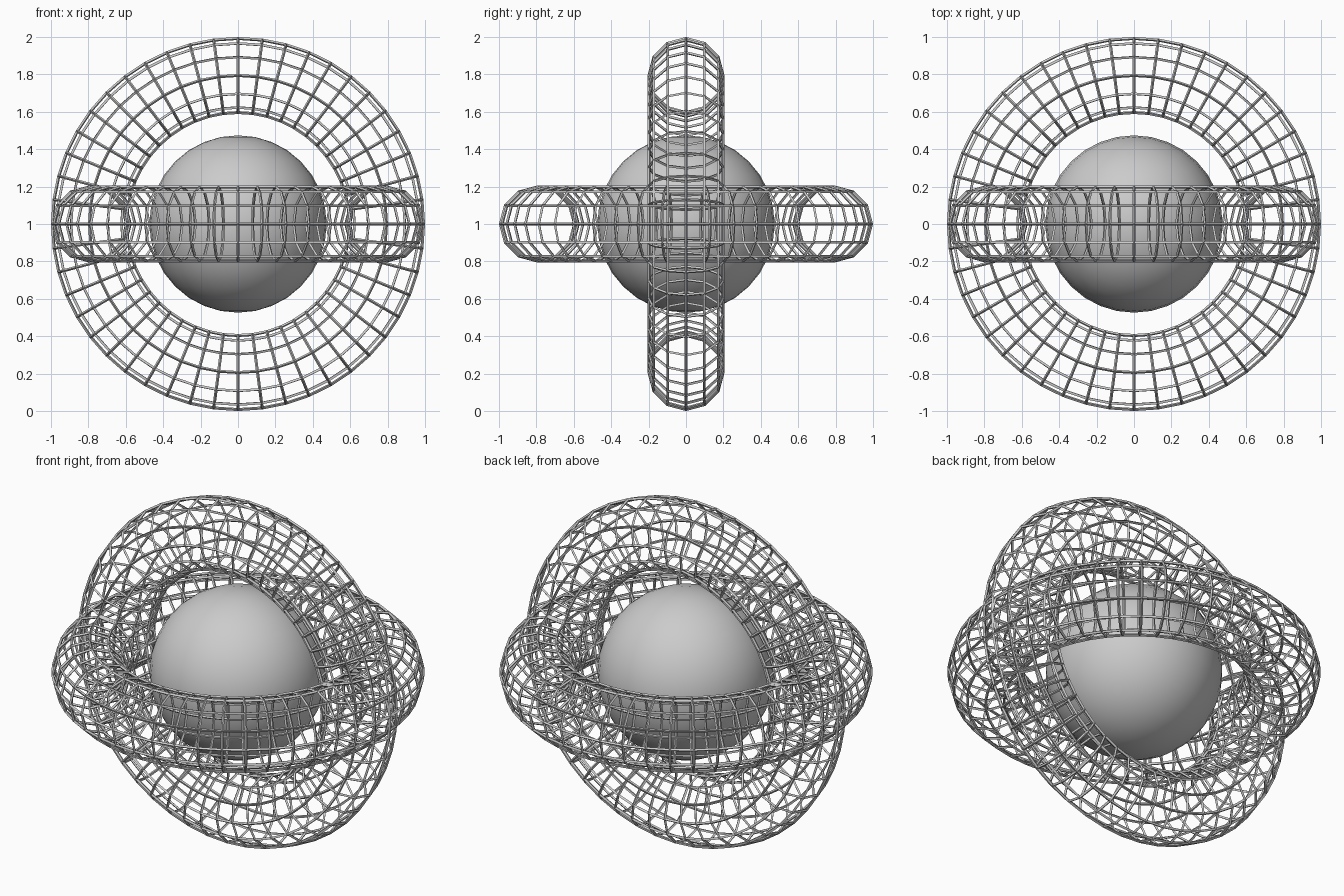
import bpy, math

if "Cube" in bpy.data.objects:
    bpy.data.objects.remove(bpy.data.objects["Cube"])

CENTRE = (0, 0, 1)

# Smooth core ball
bpy.ops.mesh.primitive_uv_sphere_add(segments=32, ring_count=16, radius=0.474, location=CENTRE)
ball = bpy.context.object
ball.name = "core_ball"
bpy.ops.object.shade_smooth()


def cage_ring(name, tilt):
    """Torus turned into an open lattice of struts."""
    bpy.ops.mesh.primitive_torus_add(
        major_segments=48, minor_segments=12, major_radius=0.794,
        minor_radius=0.198, location=CENTRE, rotation=(tilt, 0, 0))
    ring = bpy.context.object
    ring.name = name
    wire = ring.modifiers.new("lattice", 'WIREFRAME')
    wire.thickness = 0.016
    wire.offset = 0
    wire.use_even_offset = True
    wire.use_replace = True


# Two crossing lattice rings
cage_ring("horizontal_ring", 0)
cage_ring("upright_ring", math.pi / 2)
